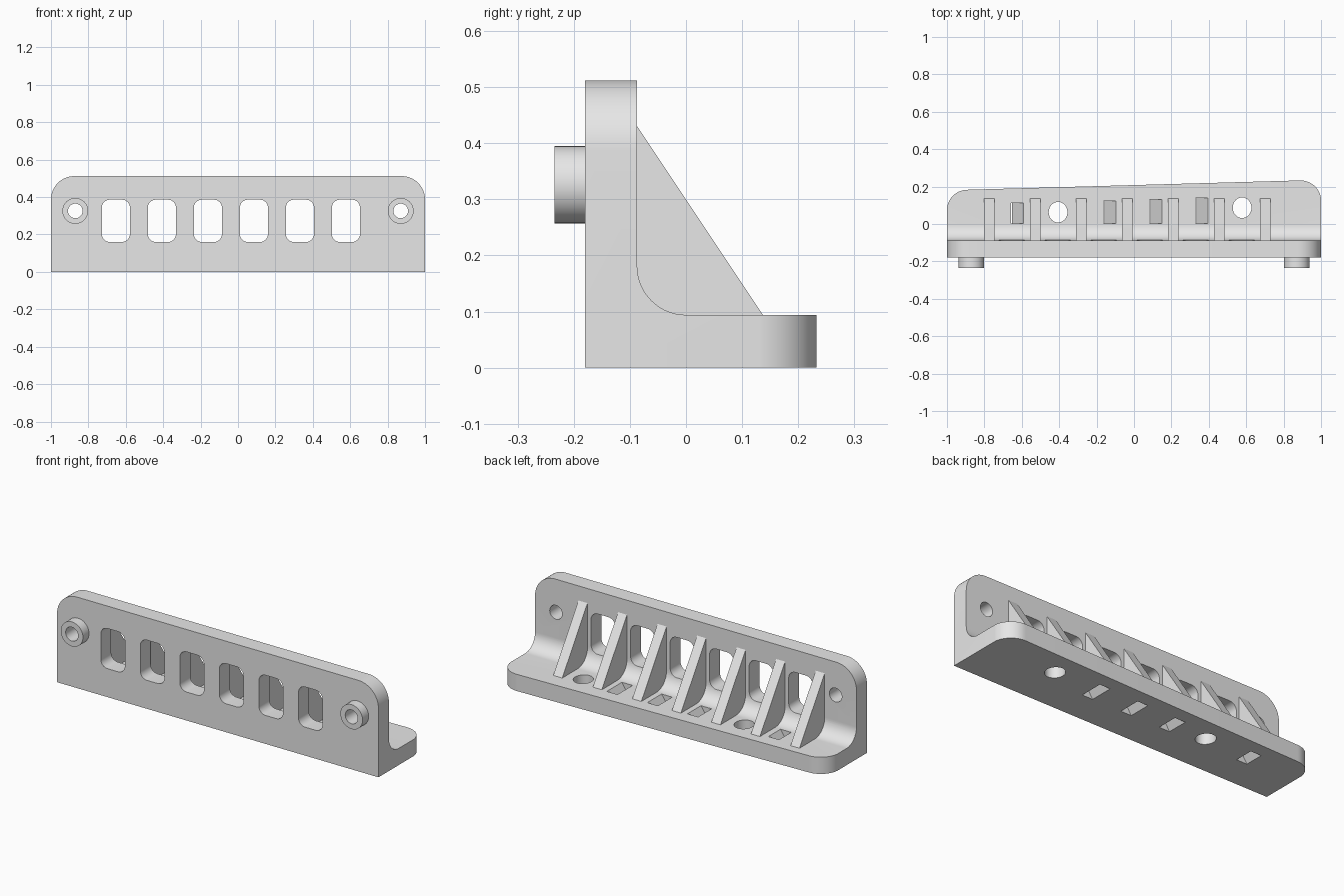
import bpy
import bmesh
from math import sin, cos, radians

cube = bpy.data.objects.get("Cube")
if cube:
    bpy.data.objects.remove(cube, do_unlink=True)

grey = bpy.data.materials.new("plain grey")
grey.use_nodes = True
grey.diffuse_color = (0.8, 0.8, 0.8, 1)
grey.node_tree.nodes["Principled BSDF"].inputs["Base Color"].default_value = (0.8, 0.8, 0.8, 1)


def arc(cx, cy, rx, start, end, steps=14, ry=None):
    ry = ry or rx
    angles = [radians(start + (end - start) * i / steps) for i in range(steps + 1)]
    return [(cx + rx * cos(a), cy + ry * sin(a)) for a in angles]


def ellipse(cx, cy, rx, ry=None):
    return arc(cx, cy, rx, 0, 360, 40, ry)[:-1]


def rounded_box(cx, cy, w, h, r):
    a, b = w / 2 - r, h / 2 - r
    corners = [(a, b), (-a, b), (-a, -b), (a, -b)]
    return [p for i, (x, y) in enumerate(corners)
            for p in arc(cx + x, cy + y, r, 90 * i, 90 * i + 90, 8)]


def prism(name, outline, axis, low, high):
    """Extrude a flat outline along one axis; the outline uses the other two in order."""
    place = {"x": lambda u, v, t: (t, u, v),
             "y": lambda u, v, t: (u, t, v),
             "z": lambda u, v, t: (u, v, t)}[axis]
    bm = bmesh.new()
    a, b = [[bm.verts.new(place(u, v, t)) for u, v in outline] for t in (low, high)]
    bm.faces.new(a)
    bm.faces.new(b)
    n = len(outline)
    for i in range(n):
        j = (i + 1) % n
        bm.faces.new((a[i], a[j], b[j], b[i]))
    bmesh.ops.recalc_face_normals(bm, faces=bm.faces)
    mesh = bpy.data.meshes.new(name)
    bm.to_mesh(mesh)
    bm.free()
    mesh.materials.append(grey)
    obj = bpy.data.objects.new(name, mesh)
    bpy.context.collection.objects.link(obj)
    return obj


def activate(obj):
    bpy.ops.object.select_all(action="DESELECT")
    obj.select_set(True)
    bpy.context.view_layer.objects.active = obj


def combine(target, tool, operation):
    mod = target.modifiers.new("combine", "BOOLEAN")
    mod.operation = operation
    mod.solver = "EXACT"
    mod.object = tool
    activate(target)
    bpy.ops.object.modifier_apply(modifier=mod.name)
    bpy.data.objects.remove(tool, do_unlink=True)


# L-shaped bracket with a filleted inner corner
section = [(-0.18, 0), (0.3, 0), (0.3, 0.094)]
section += arc(0, 0.181, 0.087, 270, 180) + [(-0.087, 0.6), (-0.18, 0.6)]
bracket = prism("bracket", section, "x", -1.1, 1.1)

# Rounded top corners of the wall
wall = [(-1, -0.1), (1, -0.1)] + arc(0.875, 0.387, 0.125, 0, 90) + arc(-0.875, 0.387, 0.125, 90, 180)
combine(bracket, prism("wall_outline", wall, "y", -0.5, 0.5), "INTERSECT")

# Foot tapers along its length and has rounded rear corners
foot = [(-1.0005, -0.4), (1.0005, -0.4)]
foot += arc(0.8905, 0.123, 0.11, 0, 91.6) + arc(-0.8905, 0.073, 0.11, 91.6, 180)
combine(bracket, prism("foot_outline", foot, "z", -0.2, 0.8), "INTERSECT")

# Bosses on the front, bored through the wall
for x in (-0.87, 0.87):
    combine(bracket, prism("boss", ellipse(x, 0.326, 0.069), "y", -0.234, -0.14), "UNION")
    combine(bracket, prism("bore", ellipse(x, 0.326, 0.039), "y", -0.3, 0), "DIFFERENCE")

# Windows in the wall
pitch = 0.246
for i in range(6):
    window = rounded_box(-0.653 + pitch * i, 0.273, 0.15, 0.226, 0.042)
    combine(bracket, prism("window", window, "y", -0.3, 0), "DIFFERENCE")

# Oval holes in the foot
for x, y in ((-0.406, 0.063), (0.578, 0.087)):
    combine(bracket, prism("hole", ellipse(x, y, 0.05, 0.055), "z", -0.1, 0.2), "DIFFERENCE")

# Slanted slots in the foot
lean = 0.66
for x, rear in ((-0.657, 0.112), (-0.162, 0.124), (0.083, 0.131), (0.33, 0.138)):
    low, high = x - lean * 0.144, x + lean * 0.056
    slot = [(low, -0.05), (low + 0.066, -0.05), (high + 0.066, 0.15), (high, 0.15)]
    combine(bracket, prism("slot", slot, "y", 0.004, rear), "DIFFERENCE")

activate(bracket)
bpy.ops.object.shade_smooth_by_angle(angle=radians(30))

# Triangular stiffening ribs
rib = [(-0.12, 0.05), (0.137, 0.05), (0.137, 0.094), (-0.087, 0.43), (-0.12, 0.43)]
for i in range(7):
    x = -0.774 + pitch * i
    prism(f"rib_{i + 1}", rib, "x", x - 0.028, x + 0.028)
